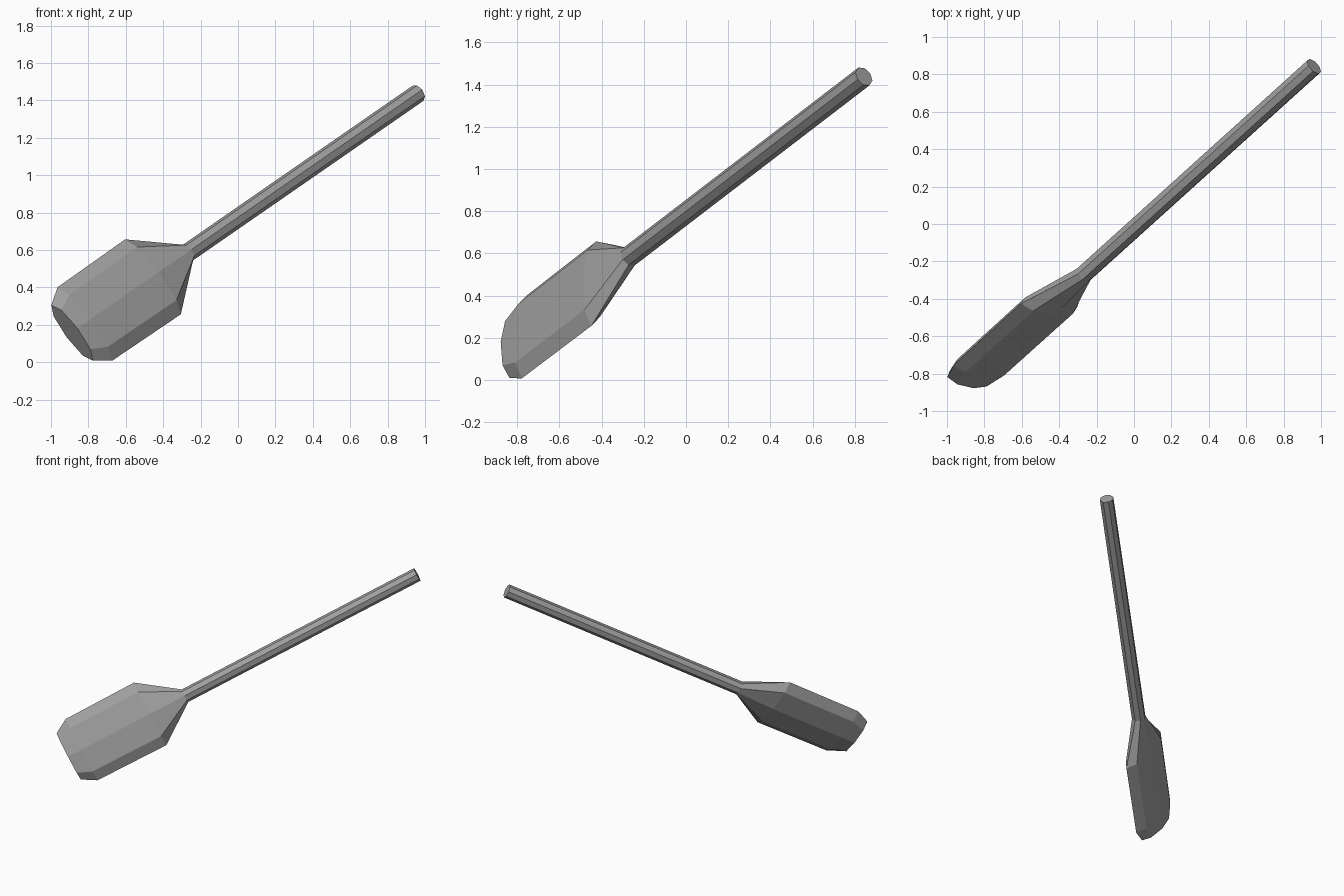
import bpy, bmesh, math
from mathutils import Vector, Matrix

if "Cube" in bpy.data.objects:
    bpy.data.objects.remove(bpy.data.objects["Cube"], do_unlink=True)

SIDES = 8
NECK = Vector((-0.27, -0.27, 0.585))

# Paddle frame: length axis, blade width axis, blade face normal
along = Vector((0.66, 0.596, 0.457)).normalized()
across = Vector((-0.592, 0.05, 0.803))
across = (across - across.dot(along) * along).normalized()
facing = along.cross(across)
frame = Matrix((along, across, facing)).transposed()

grey = bpy.data.materials.new("plain_grey")
grey.use_nodes = True
colour = (0.35, 0.35, 0.35, 1)
grey.diffuse_color = colour
grey.node_tree.nodes["Principled BSDF"].inputs["Base Color"].default_value = colour


def loft(name, sections, cap_start=False, cap_end=False):
    """Join oval eight-sided sections (position, half width, half depth)."""
    bm = bmesh.new()
    rings = []
    for pos, width, depth in sections:
        ring = []
        for i in range(SIDES):
            a = 2 * math.pi * i / SIDES
            local = Vector((pos, width * math.cos(a), depth * math.sin(a)))
            ring.append(bm.verts.new(NECK + frame @ local))
        rings.append(ring)
    for lower, upper in zip(rings, rings[1:]):
        for i in range(SIDES):
            j = (i + 1) % SIDES
            bm.faces.new((lower[i], lower[j], upper[j], upper[i]))
    if cap_start:
        bm.faces.new(rings[0][::-1])
    if cap_end:
        bm.faces.new(rings[-1])
    mesh = bpy.data.meshes.new(name)
    bm.to_mesh(mesh)
    bm.free()
    mesh.materials.append(grey)
    obj = bpy.data.objects.new(name, mesh)
    bpy.context.collection.objects.link(obj)
    return obj


# Blade: narrowed tip, wide body, shoulder tapering to the neck
loft("blade", [(-0.935, 0.185, 0.063), (-0.832, 0.245, 0.064),
               (-0.28, 0.25, 0.064), (0, 0.05, 0.05)], cap_start=True)

# Handle: straight rod from the neck to the grip end
loft("handle", [(0, 0.05, 0.05), (1.867, 0.05, 0.05)], cap_end=True)
